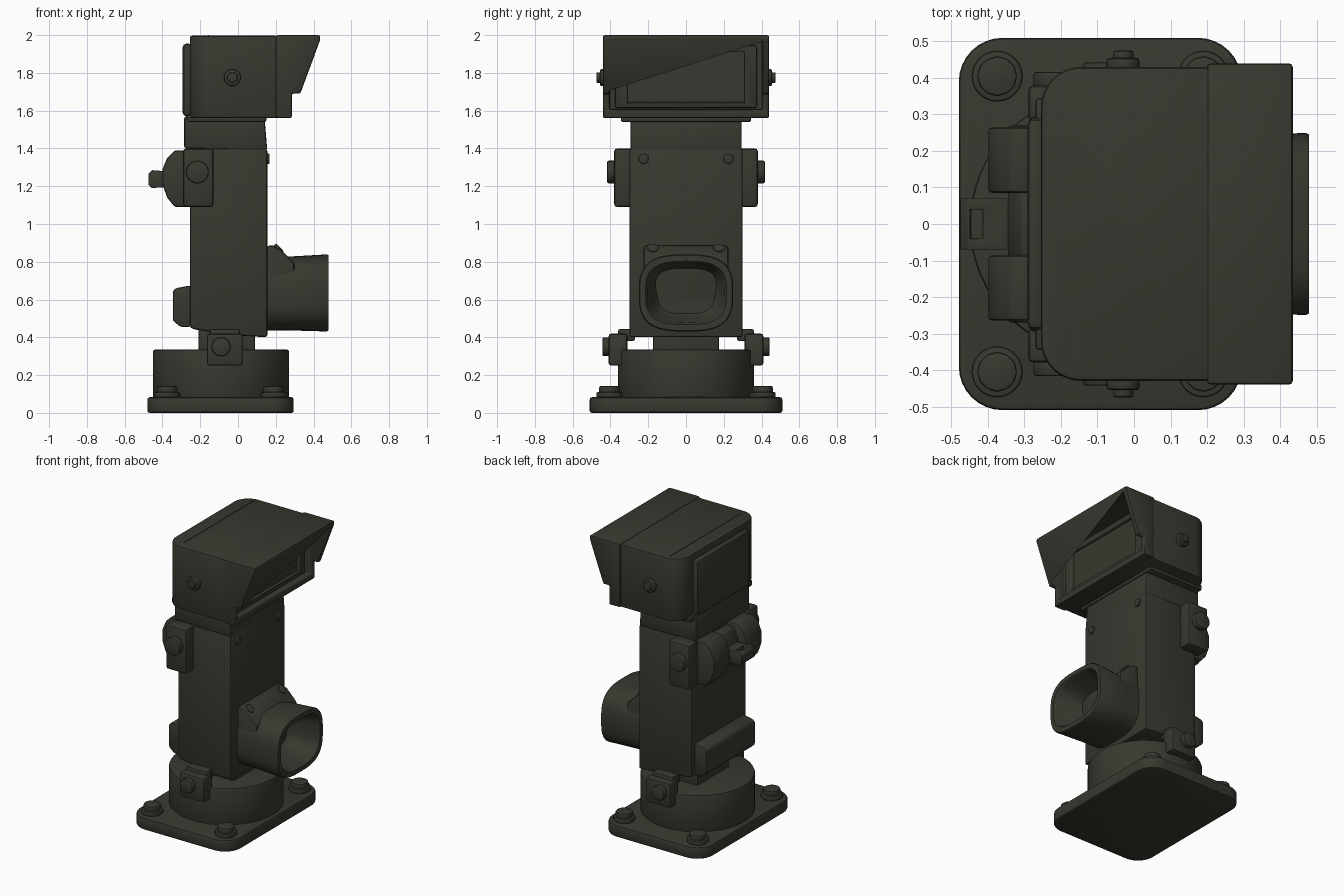
import bpy, bmesh, math
from mathutils import Vector

if "Cube" in bpy.data.objects:
    bpy.data.objects.remove(bpy.data.objects["Cube"])

paint = bpy.data.materials.new("dark olive paint")
paint.diffuse_color = (0.040, 0.039, 0.029, 1)
paint.use_nodes = True
paint.node_tree.nodes["Principled BSDF"].inputs["Base Color"].default_value = paint.diffuse_color


def finish(name, bm, bevel=0.0, cutter=None):
    """Turn a bmesh into a finished, bevelled, smooth-by-angle object."""
    bmesh.ops.recalc_face_normals(bm, faces=bm.faces)
    me = bpy.data.meshes.new(name)
    bm.to_mesh(me)
    bm.free()
    me.materials.append(paint)
    ob = bpy.data.objects.new(name, me)
    bpy.context.collection.objects.link(ob)
    bpy.ops.object.select_all(action='DESELECT')
    ob.select_set(True)
    bpy.context.view_layer.objects.active = ob
    if cutter:
        m = ob.modifiers.new("cut", 'BOOLEAN')
        m.operation, m.solver, m.object = 'DIFFERENCE', 'EXACT', cutter
        bpy.ops.object.modifier_apply(modifier="cut")
        bpy.data.objects.remove(cutter)
    if bevel:
        m = ob.modifiers.new("bevel", 'BEVEL')
        m.width, m.segments, m.limit_method = bevel, 2, 'ANGLE'
        m.angle_limit = math.radians(30)
        bpy.ops.object.modifier_apply(modifier="bevel")
    bpy.ops.object.shade_smooth_by_angle(angle=math.radians(35))
    return ob


def loft(name, rings, bevel=0.0, cutter=None):
    """Skin a list of equal-length point rings and cap both ends."""
    bm = bmesh.new()
    vs = [[bm.verts.new(p) for p in r] for r in rings]
    n = len(vs[0])
    for a, b in zip(vs, vs[1:]):
        for i in range(n):
            j = (i + 1) % n
            bm.faces.new((a[i], a[j], b[j], b[i]))
    bm.faces.new(vs[0])
    bm.faces.new(vs[-1])
    return finish(name, bm, bevel, cutter)


def prism_xz(name, pts, y0, y1, bevel=0.0, cutter=None):
    return loft(name, [[(x, y, z) for x, z in pts] for y in (y0, y1)], bevel, cutter)


def prism_xy(name, pts, z0, z1, bevel=0.0):
    return loft(name, [[(x, y, z) for x, y in pts] for z in (z0, z1)], bevel)


def box(name, x0, x1, y0, y1, z0, z1, bevel=0.01, cutter=None):
    return prism_xz(name, [(x0, z0), (x1, z0), (x1, z1), (x0, z1)], y0, y1, bevel, cutter)


def rounded(x0, x1, y0, y1, r_left, r_right):
    """Rectangle outline with rounded corners."""
    pts = []
    for k, (x, y, sx, sy, r) in enumerate([(x1, y1, 1, 1, r_right), (x0, y1, -1, 1, r_left),
                                           (x0, y0, -1, -1, r_left), (x1, y0, 1, -1, r_right)]):
        if r == 0:
            pts.append((x, y))
            continue
        for i in range(9):
            a = math.radians(90 * k + 90 * i / 8)
            pts.append((x - sx * r + r * math.cos(a), y - sy * r + r * math.sin(a)))
    return pts


def cyl(name, start, direction, r, length, sides=24, bevel=0.008):
    d = Vector(direction)
    q = d.to_track_quat('Z', 'Y')
    rings = []
    for h in (0, length):
        rings.append([Vector(start) + q @ Vector((r * math.cos(t), r * math.sin(t), h))
                      for t in (2 * math.pi * i / sides for i in range(sides))])
    return loft(name, rings, bevel)


def oval(x, hw, hh, zc, n=48, e=3.0):
    """Squarish oval ring facing +x."""
    ring = []
    for i in range(n):
        c, s = math.cos(2 * math.pi * i / n), math.sin(2 * math.pi * i / n)
        ring.append((x, math.copysign(abs(c) ** (2 / e), c) * hw,
                     zc + math.copysign(abs(s) ** (2 / e), s) * hh))
    return ring


# Base plate, round pedestal and pivot neck
prism_xy("base_plate", rounded(-0.48, 0.295, -0.51, 0.51, 0.12, 0.12), 0, 0.083, 0.012)
cyl("pedestal", (-0.09, 0, 0.07), (0, 0, 1), 0.36, 0.265, 64, 0.01)
box("pivot_neck", -0.21, 0.09, -0.175, 0.175, 0.32, 0.46)

# Corner bolts on the plate
for x in (-0.375, 0.19):
    for y in (-0.405, 0.405):
        cyl("plate_washer", (x, y, 0.08), (0, 0, 1), 0.07, 0.03)
        cyl("plate_bolt", (x, y, 0.10), (0, 0, 1), 0.055, 0.042, 12)

# Column, collar and flare below the head
prism_xz("column", [(-0.255, 0.45), (-0.22, 0.44), (0.0, 0.41), (0.155, 0.40),
                    (0.155, 1.40), (-0.255, 1.40)], -0.30, 0.30, 0.014)
prism_xz("collar", [(-0.285, 1.40), (0.155, 1.39), (0.14, 1.57), (-0.285, 1.57)], -0.295, 0.295, 0.012)
box("head_seat", -0.27, 0.15, -0.345, 0.345, 1.54, 1.58)
for s in (-1, 1):
    cyl("column_screw", (0.15, 0.225 * s, 1.345), (1, 0, 0), 0.027, 0.018, 16, 0.005)

# Side brackets, mirrored left and right
for s in (-1, 1):
    y = sorted
    a, b = y((0.28 * s, 0.38 * s))
    box("upper_bracket", -0.29, -0.13, a, b, 1.09, 1.40, 0.015)
    cyl("upper_bracket_bolt", (-0.215, 0.37 * s, 1.275), (0, s, 0), 0.06, 0.047)
    a, b = y((0.31 * s, 0.41 * s))
    prism_xz("lower_bracket", [(-0.165, 0.25), (0.025, 0.25), (0.025, 0.42), (-0.165, 0.42)], a, b, 0.015)
    a, b = y((0.27 * s, 0.36 * s))
    box("lower_bracket_tab", -0.15, 0.01, a, b, 0.38, 0.445, 0.012)
    cyl("lower_bracket_bolt", (-0.09, 0.40 * s, 0.35), (0, s, 0), 0.05, 0.043)
    cyl("head_side_bolt", (-0.03, 0.42 * s, 1.775), (0, s, 0), 0.045, 0.035)
    cyl("head_side_bolt_cap", (-0.03, 0.45 * s, 1.775), (0, s, 0), 0.028, 0.025, 16, 0.006)

# Rear hinge: two knuckles, a core and a pull ring
knuckle = [(-0.25, 1.39), (-0.335, 1.39), (-0.375, 1.35), (-0.40, 1.29), (-0.40, 1.21),
           (-0.375, 1.14), (-0.335, 1.09), (-0.25, 1.09)]
for s in (-1, 1):
    a, b = sorted((0.085 * s, 0.265 * s))
    prism_xz("hinge_knuckle", knuckle, a, b, 0.012)
prism_xz("hinge_core", [(-0.25, 1.37), (-0.31, 1.36), (-0.345, 1.28), (-0.345, 1.2),
                        (-0.31, 1.11), (-0.25, 1.11)], -0.09, 0.09, 0.008)
hole = box("ring_cutter", -0.45, -0.415, -0.04, 0.04, 1.1, 1.4, 0)
prism_xz("pull_ring", [(-0.33, 1.20), (-0.455, 1.19), (-0.475, 1.21), (-0.475, 1.265),
                       (-0.455, 1.285), (-0.33, 1.275)], -0.07, 0.07, 0.008, hole)

# Rear lower box
prism_xz("rear_box", [(-0.25, 0.455), (-0.305, 0.455), (-0.345, 0.49), (-0.345, 0.645),
                      (-0.33, 0.66), (-0.25, 0.675)], -0.27, 0.27, 0.012)

# Front spout: sloped flange, hollow oval tube and flange screws
prism_xz("spout_flange", [(0.15, 0.885), (0.185, 0.885), (0.225, 0.865), (0.30, 0.79),
                          (0.30, 0.74), (0.265, 0.58), (0.265, 0.53), (0.15, 0.53)], -0.225, 0.225, 0.015)
loft("spout_tube", [oval(0.15, 0.235, 0.195, 0.632), oval(0.26, 0.238, 0.195, 0.632),
                    oval(0.47, 0.25, 0.204, 0.635), oval(0.48, 0.245, 0.199, 0.635),
                    oval(0.48, 0.215, 0.168, 0.635), oval(0.465, 0.205, 0.158, 0.635),
                    oval(0.30, 0.175, 0.13, 0.635), oval(0.27, 0.15, 0.11, 0.635)])
for s in (-1, 1):
    cyl("spout_screw", (0.19, 0.175 * s, 0.845), (0.7, 0, 0.7), 0.03, 0.045, 16, 0.006)

# Head housing with rounded rear corners, rear cover and top seam
prism_xy("head_housing", rounded(-0.255, 0.21, -0.43, 0.43, 0.11, 0), 1.56, 1.997, 0.012)
box("head_rear_cover", -0.293, -0.24, -0.29, 0.29, 1.57, 1.955, 0.02)
box("head_top_seam", -0.158, -0.153, -0.37, 0.40, 1.98, 2.0, 0)

# Open visor with a slanted front edge
cavity = box("visor_cutter", 0.225, 0.6, -0.405, 0.405, 1.605, 1.968, 0)
prism_xz("visor", [(0.20, 1.56), (0.285, 1.56), (0.285, 1.69), (0.33, 1.69),
                   (0.435, 1.975), (0.435, 2.0), (0.20, 2.0)], -0.44, 0.44, 0.01, cavity)

# Window frame and pane
pane_hole = box("frame_cutter", 0.15, 0.4, -0.31, 0.31, 1.645, 1.91, 0)
box("window_frame", 0.215, 0.255, -0.375, 0.375, 1.615, 1.945, 0.008, pane_hole)
box("window_pane", 0.21, 0.232, -0.315, 0.315, 1.64, 1.915, 0)
